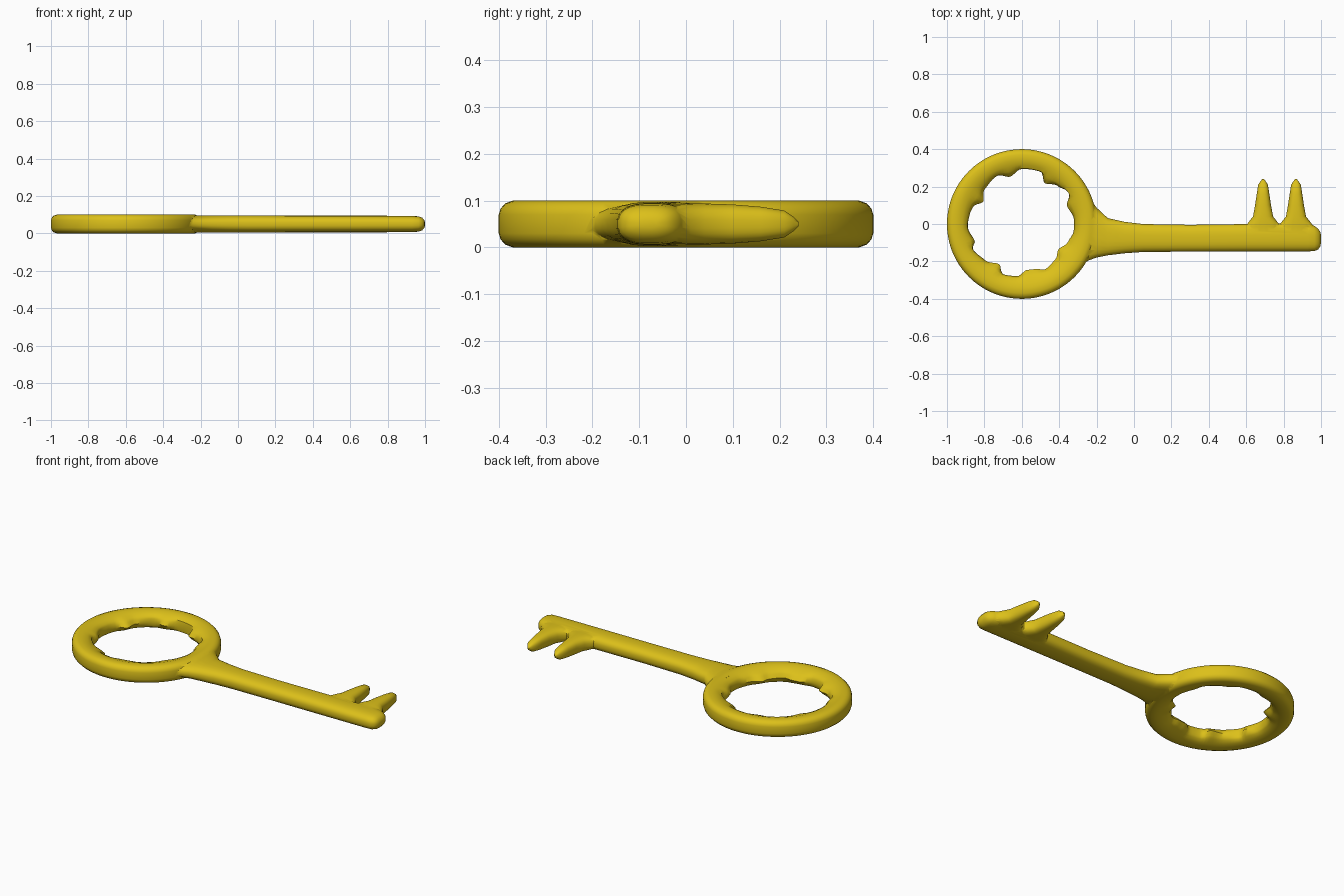
import bpy, bmesh
from math import sin, cos, pi, radians, copysign

if "Cube" in bpy.data.objects:
    bpy.data.objects.remove(bpy.data.objects["Cube"])

gold = bpy.data.materials.new("gold")
gold.diffuse_color = (0.72, 0.53, 0.01, 1)
gold.use_nodes = True
gold.node_tree.nodes["Principled BSDF"].inputs["Base Color"].default_value = gold.diffuse_color


def skin(name, rings, closed):
    """Bridge equal vertex rings; cap the ends, or close into a loop."""
    bm = bmesh.new()
    vs = [[bm.verts.new(p) for p in r] for r in rings]
    n, m = len(vs), len(vs[0])
    for i in range(n if closed else n - 1):
        a, b = vs[i], vs[(i + 1) % n]
        for j in range(m):
            k = (j + 1) % m
            bm.faces.new((a[j], a[k], b[k], b[j]))
    if not closed:
        bm.faces.new(vs[0])
        bm.faces.new(vs[-1])
    bmesh.ops.recalc_face_normals(bm, faces=bm.faces)
    me = bpy.data.meshes.new(name)
    bm.to_mesh(me)
    bm.free()
    ob = bpy.data.objects.new(name, me)
    bpy.context.collection.objects.link(ob)
    me.materials.append(gold)
    return ob


def oval(w, h, n=24, e=2.6):
    """Rounded-rectangle cross-section."""
    def f(c):
        return copysign(abs(c) ** (2 / e), c)
    return [(w * f(cos(2 * pi * (i + .5) / n)), h * f(sin(2 * pi * (i + .5) / n)))
            for i in range(n)]


# bow: ring with an irregular lumpy inner wall (angle, inner radius)
LUMPS = [(5, .28), (22, .26), (34, .304), (46, .28), (61, .25), (70, .298),
         (90, .294), (104, .26), (117, .289), (137, .272), (150, .238),
         (161, .277), (169, .283), (183, .289), (200, .267), (207, .294),
         (224, .276), (241, .246), (249, .286), (265, .28), (276, .247),
         (286, .25), (298, .272), (314, .26), (325, .238), (339, .265),
         (352, .28), (365, .28)]


def inner(a):
    if a < 5:
        a += 360
    for (a0, r0), (a1, r1) in zip(LUMPS, LUMPS[1:]):
        if a0 <= a <= a1:
            t = (a - a0) / (a1 - a0)
            t = t * t * (3 - 2 * t)
            return r0 + (r1 - r0) * t


rings = []
N = 120
for i in range(N):
    a = i * 360 / N
    r = inner(a)
    mid = r * .6 + .295 * .4
    half = [(.4, .07), (.396, .083), (.386, .094), (.37, .1), (.34, .1),
            (.317, .093), (.5 * mid + .15, .082), (mid, .07)]
    prof = half + [(r, .05)] + [(q, .1 - z) for q, z in reversed(half)]
    c, s = cos(radians(a)), sin(radians(a))
    rings.append([(-.6 + q * c, q * s, z) for q, z in prof])
key = skin("key", rings, True)

# shank: x, lower y, upper y, half thickness
SHANK = [(-.275, -.215, .195, .046), (-.24, -.195, .145, .047),
         (-.2, -.18, .088, .047), (-.14, -.168, .032, .047),
         (-.05, -.157, .012, .047), (.05, -.15, 0, .046), (.3, -.148, -.004, .045),
         (.6, -.147, 0, .045), (.93, -.147, .005, .044), (.965, -.145, -.01, .041),
         (.985, -.136, -.025, .034), (.996, -.12, -.042, .02), (1, -.1, -.06, .008)]
parts = [skin("shank", [[(x, (lo + hi) / 2 + u, .05 + v) for u, v in oval((hi - lo) / 2, h)]
                        for x, lo, hi, h in SHANK], False)]

# teeth: y, half width, half thickness
TOOTH = [(-.07, .1, .042), (-.015, .096, .043), (.01, .078, .044), (.04, .054, .044),
         (.1, .043, .042), (.16, .034, .037), (.21, .026, .029),
         (.23, .013, .015), (.24, .004, .005)]
for cx in (.69, .866):
    parts.append(skin("tooth", [[(cx + u, y, .05 + v) for u, v in oval(w, h)]
                                for y, w, h in TOOTH], False))

# fuse everything into one solid
bpy.context.view_layer.objects.active = key
for p in parts:
    mod = key.modifiers.new("fuse", 'BOOLEAN')
    mod.operation = 'UNION'
    mod.solver = 'EXACT'
    mod.object = p
    bpy.ops.object.modifier_apply(modifier=mod.name)
    bpy.data.objects.remove(p)

bpy.ops.object.select_all(action='DESELECT')
key.select_set(True)
bpy.ops.object.shade_smooth_by_angle(angle=radians(45))
